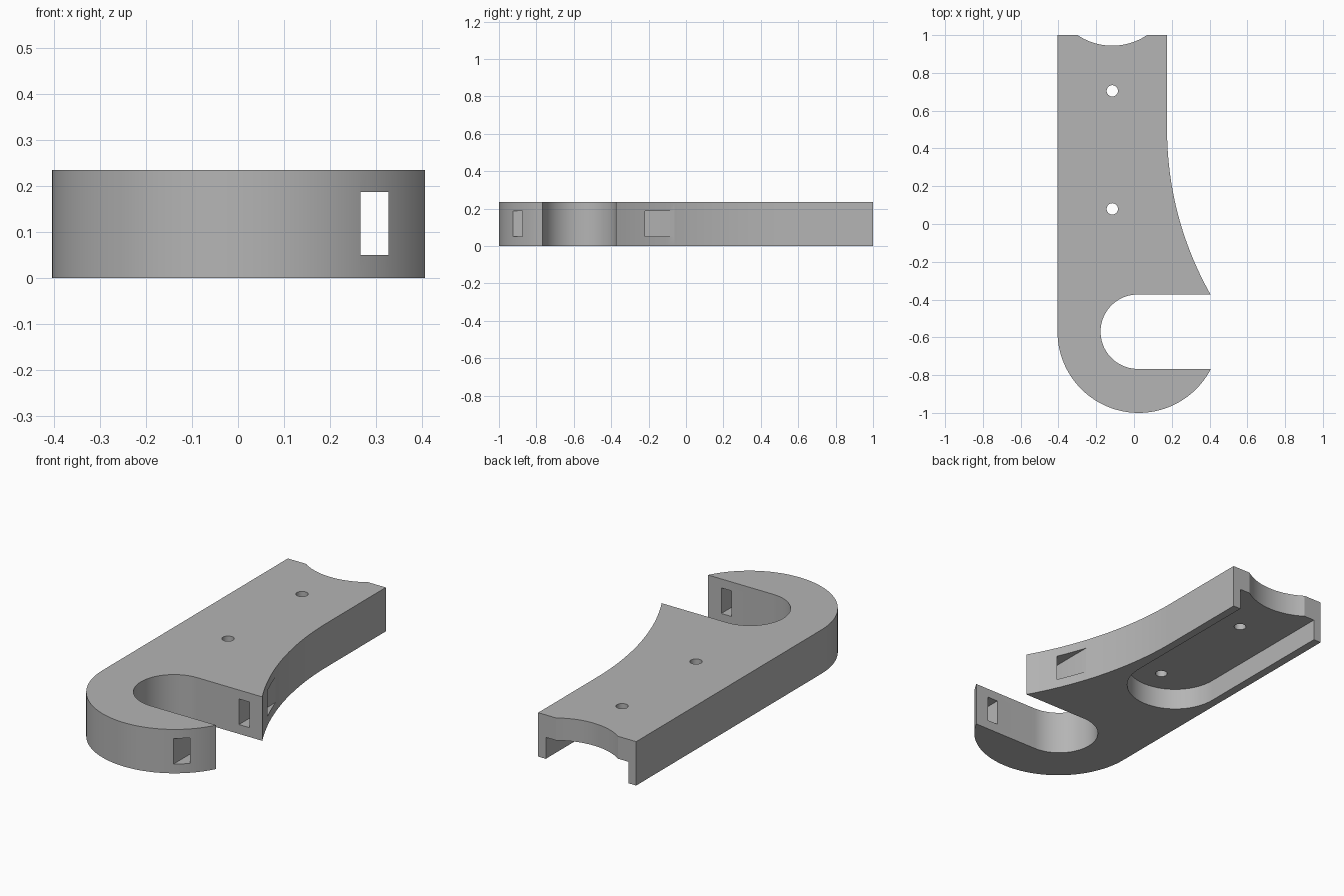
import bpy
import bmesh
from math import sin, cos, asin, pi, radians

if "Cube" in bpy.data.objects:
    bpy.data.objects.remove(bpy.data.objects["Cube"])

HEIGHT = 0.235
LEFT, RIGHT, TIP = -0.405, 0.175, 0.405   # side walls and hook tip
MID = (LEFT + RIGHT) / 2                  # centre line of the shank
HOOK_Y, HOOK_R, SLOT_R = -0.57, 0.43, 0.197
HOOK_X = LEFT + HOOK_R

grey = bpy.data.materials.new("grey plastic")
grey.use_nodes = True
grey.diffuse_color = (0.46, 0.46, 0.46, 1)
grey.node_tree.nodes["Principled BSDF"].inputs["Base Color"].default_value = grey.diffuse_color


def arc(cx, cy, r, start, end, steps):
    """Points on an arc, angles in radians."""
    angles = [start + (end - start) * i / steps for i in range(steps + 1)]
    return [(cx + r * cos(a), cy + r * sin(a)) for a in angles]


def prism(name, outline, low, high):
    """Extrude a plan outline from low to high."""
    bm = bmesh.new()
    face = bm.faces.new([bm.verts.new((x, y, low)) for x, y in outline])
    top = bmesh.ops.extrude_face_region(bm, geom=[face])["geom"]
    verts = [v for v in top if isinstance(v, bmesh.types.BMVert)]
    bmesh.ops.translate(bm, verts=verts, vec=(0, 0, high - low))
    bmesh.ops.recalc_face_normals(bm, faces=bm.faces)
    mesh = bpy.data.meshes.new(name)
    bm.to_mesh(mesh)
    bm.free()
    mesh.materials.append(grey)
    obj = bpy.data.objects.new(name, mesh)
    bpy.context.collection.objects.link(obj)
    return obj


def box(x0, x1, y0, y1):
    return [(x0, y0), (x1, y0), (x1, y1), (x0, y1)]


# Outline: hook bottom, hook slot, concave flank, notched back end
tip_angle = asin(SLOT_R / HOOK_R)
flank_start = 0.5
dx, dy = TIP - RIGHT, flank_start - (HOOK_Y + SLOT_R)
flank_r = (dx * dx + dy * dy) / (2 * dx)
notch_r, notch_y = 0.33, 1.274
notch_half = asin((notch_y - 1) / notch_r)

outline = arc(HOOK_X, HOOK_Y, HOOK_R, -pi, -tip_angle, 48)
outline += arc(0.02, HOOK_Y, SLOT_R, pi * 1.5, pi / 2, 40)
outline += arc(RIGHT + flank_r, flank_start, flank_r, pi + asin(dy / flank_r), pi, 24)
outline += [(RIGHT, 1)]
outline += arc(MID, notch_y, notch_r, -notch_half, -pi + notch_half, 20)
outline += [(LEFT, 1)]
body = prism("hook_body", outline, 0, HEIGHT)

# Cutters: underside channel, strap slot and two screw holes
channel_r, channel_y = 0.245, 0.19
channel = arc(MID, channel_y, channel_r, -pi, 0, 40)
channel += [(MID + channel_r, 1.2), (MID - channel_r, 1.2)]
cutters = [
    prism("channel_cutter", channel, -0.1, 0.115),
    prism("strap_slot_cutter", box(0.267, 0.328, -1.2, 0.3), 0.05, 0.187),
]
for y in (0.08, 0.705):
    hole = arc(MID, y, 0.03, 0, 2 * pi, 24)[:-1]
    cutters.append(prism("screw_hole_cutter", hole, -0.1, 0.4))

bpy.ops.object.select_all(action="DESELECT")
bpy.context.view_layer.objects.active = body
body.select_set(True)
for cutter in cutters:
    mod = body.modifiers.new(cutter.name, "BOOLEAN")
    mod.operation = "DIFFERENCE"
    mod.solver = "EXACT"
    mod.object = cutter
    bpy.ops.object.modifier_apply(modifier=mod.name)
    bpy.data.objects.remove(cutter)

bpy.ops.object.shade_smooth_by_angle(angle=radians(25))
